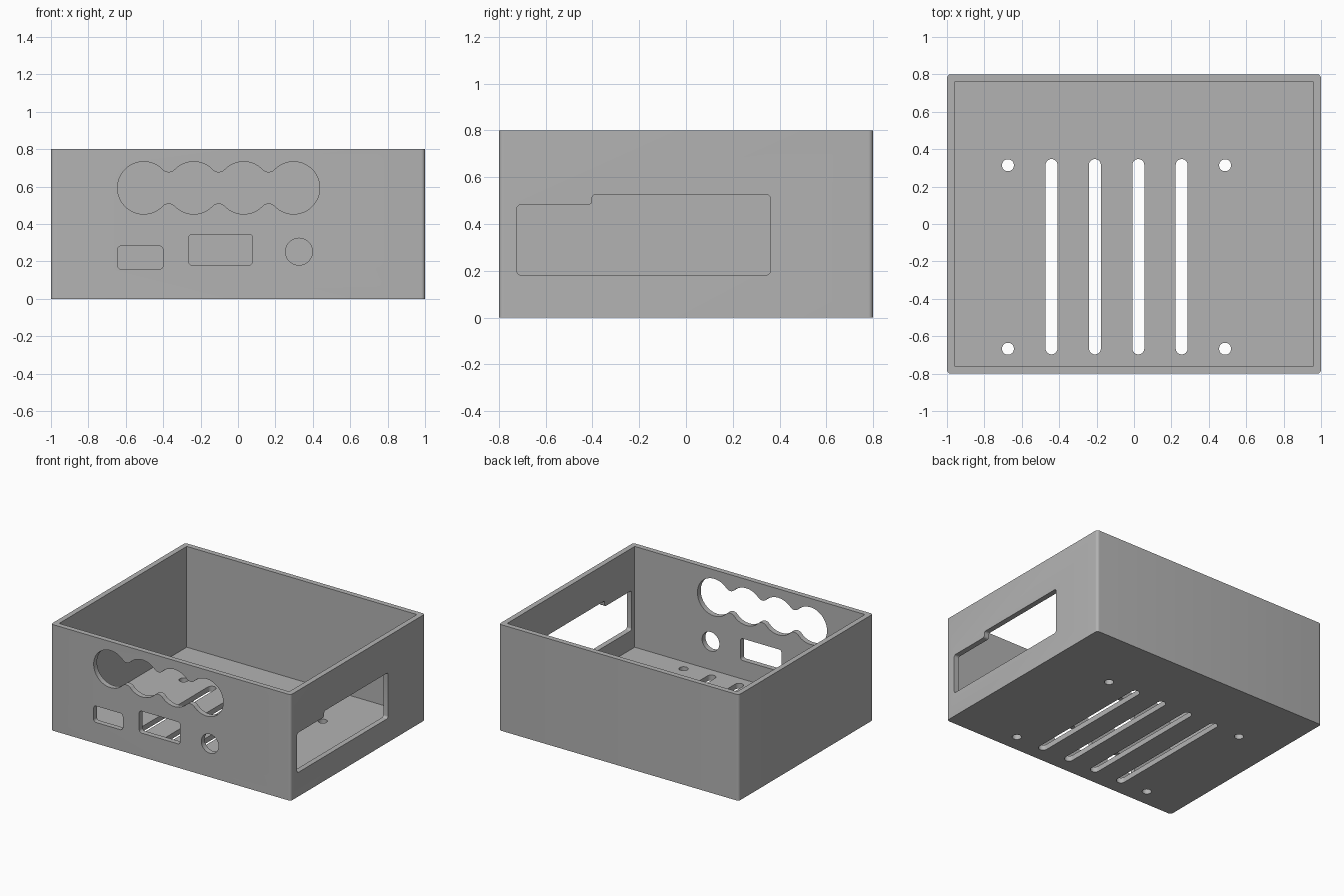
import bpy, bmesh
from math import pi, cos, sin, atan2
from mathutils import Vector

cube = bpy.data.objects.get("Cube")
if cube:
    bpy.data.objects.remove(cube, do_unlink=True)

W, D, H, T = 2.0, 1.6, 0.8, 0.04   # outer size and wall thickness

grey = bpy.data.materials.new("plain_grey")
grey.use_nodes = True
grey.diffuse_color = (0.45, 0.45, 0.45, 1)
grey.node_tree.nodes["Principled BSDF"].inputs["Base Color"].default_value = (0.45, 0.45, 0.45, 1)


def prism(name, outline, place, start, end, radius=0):
    """Extrude a 2D outline from start to end; place maps (u, v, depth) to xyz."""
    bm = bmesh.new()
    face = bm.faces.new([bm.verts.new(place(u, v, start)) for u, v in outline])
    if radius:
        bmesh.ops.bevel(bm, geom=bm.verts[:], offset=radius, segments=6,
                        profile=0.5, affect='VERTICES')
    moved = bmesh.ops.extrude_face_region(bm, geom=bm.faces[:])["geom"]
    shift = Vector(place(0, 0, end)) - Vector(place(0, 0, start))
    bmesh.ops.translate(bm, verts=[g for g in moved if isinstance(g, bmesh.types.BMVert)], vec=shift)
    bmesh.ops.recalc_face_normals(bm, faces=bm.faces[:])
    mesh = bpy.data.meshes.new(name)
    bm.to_mesh(mesh)
    bm.free()
    mesh.materials.append(grey)
    obj = bpy.data.objects.new(name, mesh)
    bpy.context.collection.objects.link(obj)
    return obj


def rect(u0, u1, v0, v1):
    return [(u0, v0), (u1, v0), (u1, v1), (u0, v1)]


def arc(cu, cv, r, a0, a1, n):
    return [(cu + r * cos(a0 + (a1 - a0) * i / n), cv + r * sin(a0 + (a1 - a0) * i / n))
            for i in range(n + 1)]


def circle(cu, cv, r):
    return arc(cu, cv, r, 0, 2 * pi, 48)[:-1]


def slot(cu, v0, v1, r):
    return arc(cu, v1 - r, r, 0, pi, 16) + arc(cu, v0 + r, r, pi, 2 * pi, 16)


def scallops(first, pitch, cv, r, fillet, rise, count):
    """Row of merged circles with filleted notches; the lower half, then the upper half."""
    tilt = atan2(rise, pitch / 2)
    lower = []
    for i in range(count):
        cu = first + i * pitch
        a0 = pi if i == 0 else pi + tilt
        a1 = 2 * pi if i == count - 1 else 2 * pi - tilt
        lower += arc(cu, cv, r, a0, a1, 24)
        if i < count - 1:
            lower += arc(cu + pitch / 2, cv - rise, fillet, pi - tilt, tilt, 10)[1:-1]
    upper = [(u, 2 * cv - v) for u, v in reversed(lower)]
    return lower + upper[1:-1]


def on_floor(u, v, d): return (u, v, d)
def on_front(u, v, d): return (u, d, v)
def on_side(u, v, d): return (d, u, v)


# Open-topped box
case = prism("case", rect(-W / 2, W / 2, -D / 2, D / 2), on_floor, 0, H, 0.02)
cutters = [prism("cavity_cutter", rect(T - W / 2, W / 2 - T, T - D / 2, D / 2 - T), on_floor, T, H + 0.2)]


def cut(name, outline, place, radius=0):
    span = {on_floor: (-0.1, 0.1), on_front: (-0.9, -0.7), on_side: (0.9, 1.1)}[place]
    cutters.append(prism(name, outline, place, *span, radius))


# Floor: ventilation slots and screw holes
for i in range(4):
    cut("vent_slot_cutter", slot(-0.441 + i * 0.232, -0.697, 0.347, 0.032), on_floor)
for x in (-0.674, 0.487):
    for y in (-0.667, 0.314):
        cut("screw_hole_cutter", circle(x, y, 0.032), on_floor)

# Front wall: scalloped opening, two ports and a round hole
cut("scallop_cutter", scallops(-0.504, 0.267, 0.593, 0.14, 0.045, 0.128, 4), on_front)
cut("small_port_cutter", rect(-0.644, -0.401, 0.158, 0.282), on_front, 0.02)
cut("large_port_cutter", rect(-0.264, 0.078, 0.18, 0.345), on_front, 0.02)
cut("round_hole_cutter", circle(0.326, 0.252, 0.072), on_front)

# Side wall: stepped opening
cut("side_opening_cutter", [(-0.723, 0.182), (0.36, 0.182), (0.36, 0.526), (-0.402, 0.526),
                            (-0.402, 0.482), (-0.723, 0.482)], on_side, 0.016)

# Apply the cuts and remove the cutters
bpy.ops.object.select_all(action='DESELECT')
bpy.context.view_layer.objects.active = case
case.select_set(True)
for cutter in cutters:
    cutter.hide_render = True
    mod = case.modifiers.new("cut", 'BOOLEAN')
    mod.operation = 'DIFFERENCE'
    mod.solver = 'EXACT'
    mod.object = cutter
    bpy.ops.object.modifier_apply(modifier=mod.name)
    bpy.data.objects.remove(cutter, do_unlink=True)
bpy.ops.object.shade_smooth_by_angle(angle=pi / 6)
